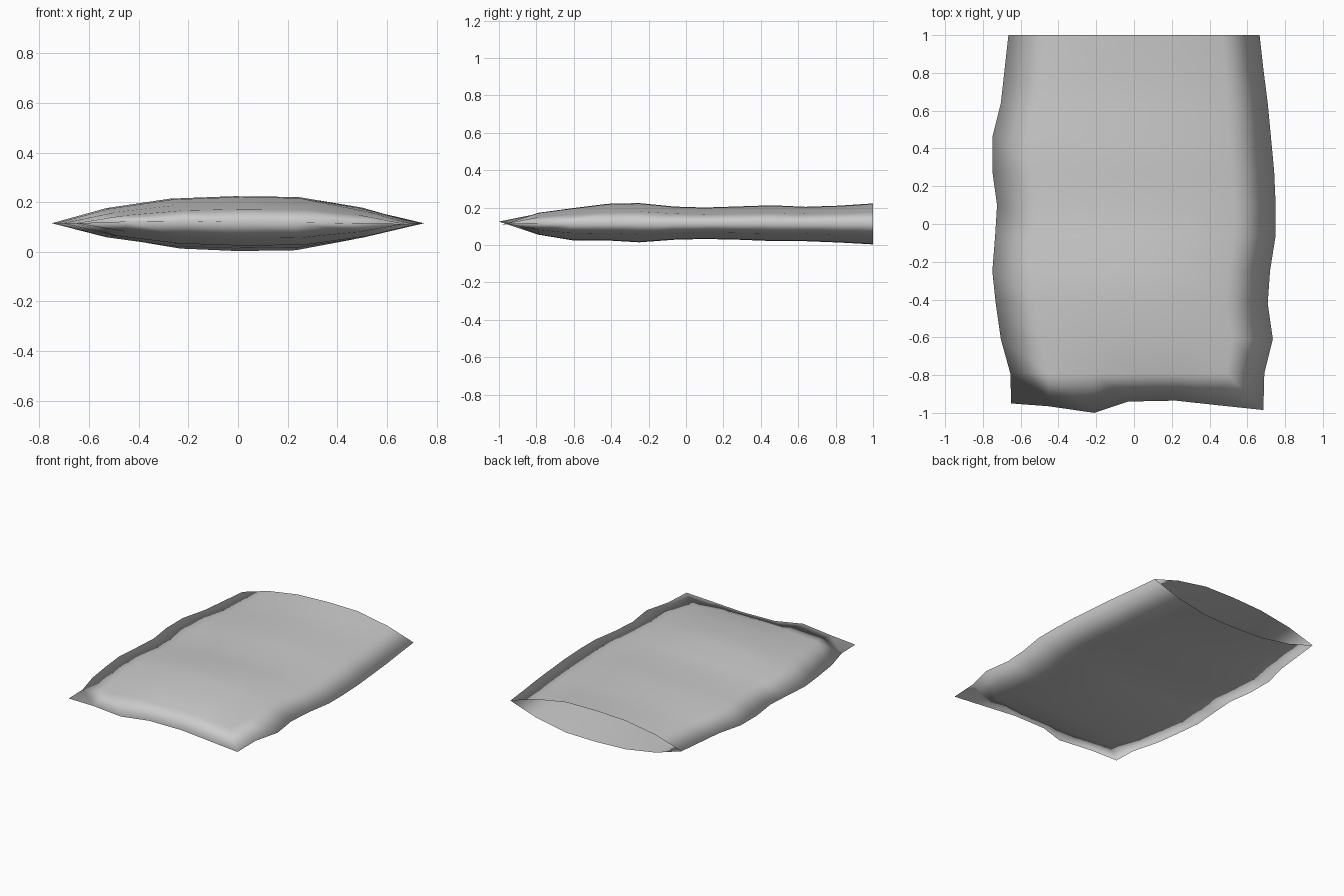
import bpy, bmesh

if "Cube" in bpy.data.objects:
    bpy.data.objects.remove(bpy.data.objects["Cube"])

# Stations from the open mouth to the closed end:
# y, left x, right x, top z, bottom z
stations = [
    (1.00, -.665, .665, .222, .003),
    (.82, -.685, .685, .210, .013),
    (.64, -.705, .708, .204, .020),
    (.46, -.750, .725, .212, .021),
    (.28, -.750, .742, .206, .028),
    (.10, -.725, .750, .200, .032),
    (-.06, -.735, .750, .205, .028),
    (-.25, -.750, .720, .224, .014),
    (-.42, -.732, .708, .220, .024),
    (-.61, -.705, .735, .196, .025),
    (-.79, -.655, .690, .172, .055),
]
# Lens cross-section: position across, fullness
section = [(-1, 0), (-.7, .56), (-.35, .91), (0, 1), (.35, .97), (.7, .58), (1, 0)]
# Crumpled closing seam
end_seam = [(-.65, -.95, .115), (-.45, -.965, .122), (-.21, -1.0, .125), (-.03, -.94, .12),
            (.22, -.935, .118), (.45, -.96, .114), (.685, -.985, .11)]
SEAM_Z = .115

bm = bmesh.new()
rings = []
for y, xl, xr, zt, zb in stations:
    mid, half = (xl + xr) / 2, (xr - xl) / 2
    top = [bm.verts.new((mid + half * u, y, SEAM_Z + (zt - SEAM_Z) * h)) for u, h in section]
    low = [bm.verts.new((mid + half * u, y, SEAM_Z + (zb - SEAM_Z) * h))
           for u, h in section[1:-1]]
    rings.append((top, [top[0]] + low + [top[-1]]))
seam = [bm.verts.new(p) for p in end_seam]
rings.append((seam, seam))

# Top and bottom cloth panels, mouth left open
for a, b in zip(rings, rings[1:]):
    for side in (0, 1):
        for i in range(len(section) - 1):
            quad = [a[side][i], b[side][i], b[side][i + 1], a[side][i + 1]]
            bm.faces.new(quad if side == 0 else quad[::-1])

mesh = bpy.data.meshes.new("pillowcase")
bm.to_mesh(mesh)
bm.free()
case = bpy.data.objects.new("pillowcase", mesh)
bpy.context.collection.objects.link(case)
for p in mesh.polygons:
    p.use_smooth = True
